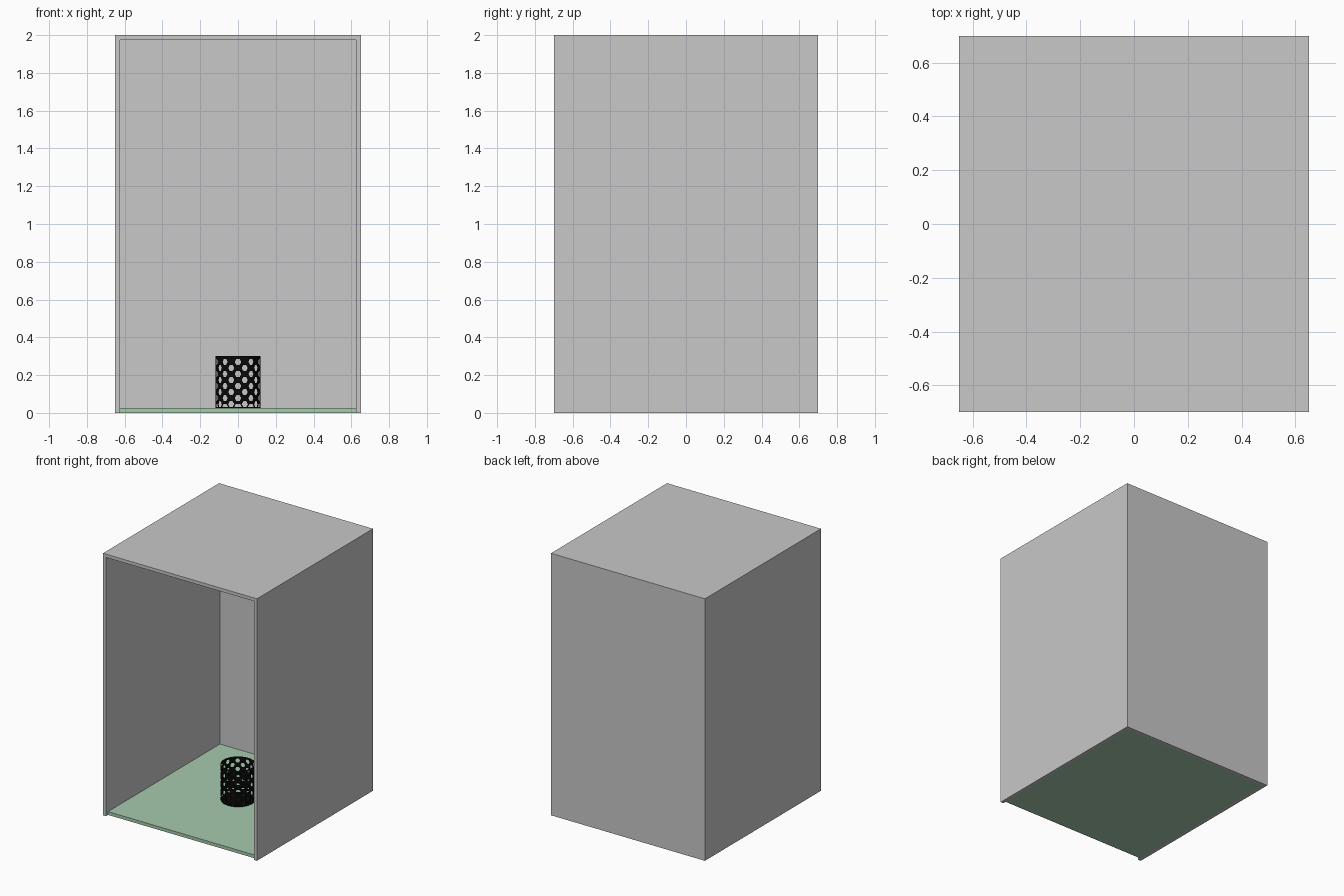
import bpy, bmesh, math

if "Cube" in bpy.data.objects:
    bpy.data.objects.remove(bpy.data.objects["Cube"])


def material(name, rgb):
    m = bpy.data.materials.new(name)
    m.diffuse_color = (*rgb, 1)
    m.use_nodes = True
    m.node_tree.nodes["Principled BSDF"].inputs["Base Color"].default_value = m.diffuse_color
    return m


GREY = material("wall grey", (0.58, 0.58, 0.58))
GREEN = material("floor green", (0.385, 0.59, 0.42))
BLACK = material("basket black", (0.003, 0.003, 0.003))


def finish(bm, name, mat):
    bmesh.ops.recalc_face_normals(bm, faces=bm.faces)
    me = bpy.data.meshes.new(name)
    bm.to_mesh(me)
    bm.free()
    me.materials.append(mat)
    ob = bpy.data.objects.new(name, me)
    bpy.context.collection.objects.link(ob)
    return ob


def box(name, lo, hi, mat):
    bm = bmesh.new()
    bmesh.ops.create_cube(bm, size=1)
    for v in bm.verts:
        for i in range(3):
            v.co[i] = lo[i] if v.co[i] < 0 else hi[i]
    return finish(bm, name, mat)


# Open-fronted booth
T = 0.025
box("left_wall", (-0.65, -0.7, 0), (-0.65 + T, 0.7, 2 - T), GREY)
box("right_wall", (0.65 - T, -0.7, 0), (0.65, 0.7, 2 - T), GREY)
box("back_wall", (-0.65 + T, 0.7 - T, 0), (0.65 - T, 0.7, 2 - T), GREY)
box("roof", (-0.65, -0.7, 2 - T), (0.65, 0.7, 2), GREY)
box("floor", (-0.65 + T, -0.7 + T, 0), (0.65 - T, 0.7 - T, T), GREEN)

# Perforated basket: staggered hexagonal cells wrapped round a cylinder
R, COLS, PITCH = 0.12, 20, 0.064
STEP = 2 * math.pi * R / COLS
BOTTOM, TOP = 0.025, 0.30


def wrap(bm, u, z):
    a = u / R - math.pi / 2
    return bm.verts.new((R * math.cos(a), R * math.sin(a), z))


def hexagon(w, h):
    return [(w, 0), (w / 2, h), (-w / 2, h), (-w, 0), (-w / 2, -h), (w / 2, -h)]


bm = bmesh.new()
for c in range(COLS):
    for r in range(4):
        zc = 0.27 - r * PITCH - (c % 2) * PITCH / 2
        outer, inner = [], []
        for u, z in hexagon(STEP * 2 / 3, PITCH / 2):
            z += zc
            z = TOP if z > 0.265 else max(z, BOTTOM)
            outer.append(wrap(bm, c * STEP + u, z))
        for u, z in hexagon(0.018, 0.016):
            inner.append(wrap(bm, c * STEP + u, zc + z))
        for i in range(6):
            j = (i + 1) % 6
            bm.faces.new((outer[i], outer[j], inner[j], inner[i]))
bmesh.ops.remove_doubles(bm, verts=bm.verts, dist=0.0004)
basket = finish(bm, "basket_mesh_side", BLACK)
solid = basket.modifiers.new("thickness", 'SOLIDIFY')
solid.thickness = 0.004
solid.offset = -1

# Basket base
bm = bmesh.new()
bmesh.ops.create_cone(bm, cap_ends=True, segments=40, radius1=0.118,
                      radius2=0.118, depth=0.006)
bmesh.ops.translate(bm, verts=bm.verts, vec=(0, 0, BOTTOM + 0.003))
finish(bm, "basket_base", BLACK)
